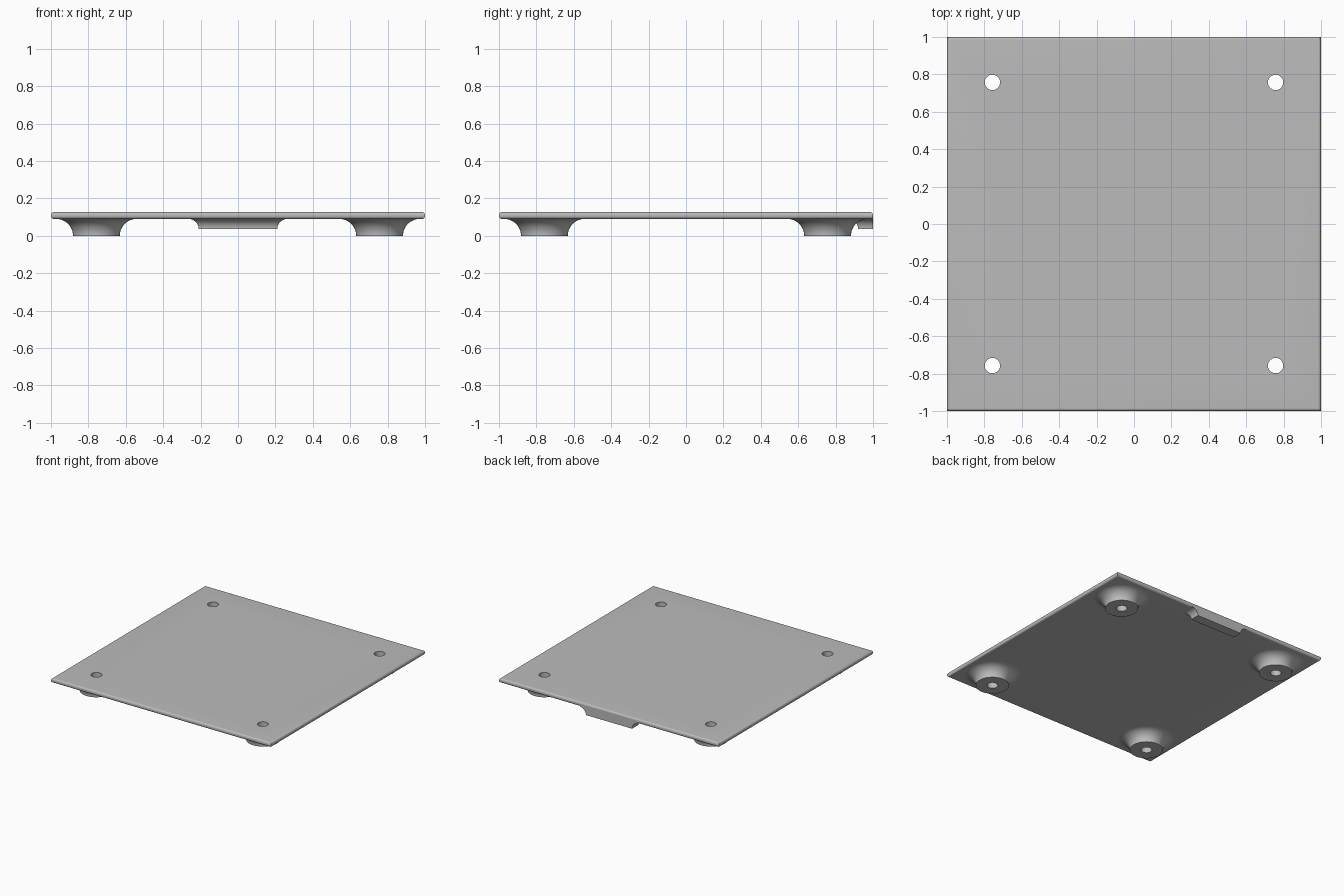
import bpy, bmesh
from math import sin, cos, pi, radians

if "Cube" in bpy.data.objects:
    bpy.data.objects.remove(bpy.data.objects["Cube"])

TOP, UNDER = 0.127, 0.09      # plate faces
ROUND = 0.016                 # plate edge rounding
FOOT, HOLE, SPACING = 0.125, 0.041, 0.757
TAB_HALF, TAB_INNER, TAB_LOW = 0.21, 0.92, 0.035
SEGS = 64

grey = bpy.data.materials.new("plain grey")
grey.use_nodes = True
color = (0.5, 0.5, 0.5, 1)
grey.diffuse_color = color
grey.node_tree.nodes["Principled BSDF"].inputs["Base Color"].default_value = color


def loft(name, loops, closed=False):
    """Skin a list of equal-length point loops; cap the ends or join them up."""
    bm = bmesh.new()
    rings = [[bm.verts.new(p) for p in loop] for loop in loops]
    n = len(rings[0])
    pairs = list(zip(rings, rings[1:]))
    if closed:
        pairs.append((rings[-1], rings[0]))
    for a, b in pairs:
        for i in range(n):
            j = (i + 1) % n
            bm.faces.new((a[i], a[j], b[j], b[i]))
    if not closed:
        bm.faces.new(rings[0])
        bm.faces.new(rings[-1])
    bmesh.ops.recalc_face_normals(bm, faces=bm.faces)
    mesh = bpy.data.meshes.new(name)
    bm.to_mesh(mesh)
    bm.free()
    mesh.materials.append(grey)
    ob = bpy.data.objects.new(name, mesh)
    bpy.context.collection.objects.link(ob)
    return ob


def smooth(ob):
    bpy.ops.object.select_all(action='DESELECT')
    ob.select_set(True)
    bpy.context.view_layer.objects.active = ob
    bpy.ops.object.shade_smooth_by_angle(angle=radians(35))


def circle(r, z, cx=0, cy=0):
    return [(cx + r * cos(2 * pi * i / SEGS), cy + r * sin(2 * pi * i / SEGS), z)
            for i in range(SEGS)]


# Plate with rounded, mitred edges
STEPS = 8
arc = [pi / 2 * i / STEPS for i in range(STEPS + 1)]
profile = [(1 - ROUND + ROUND * sin(t), UNDER + ROUND - ROUND * cos(t)) for t in arc]
profile += [(1 - ROUND + ROUND * cos(t), TOP - ROUND + ROUND * sin(t)) for t in arc]
plate = loft("plate", [[(-s, -s, z), (s, -s, z), (s, s, z), (-s, s, z)] for s, z in profile])

# Screw holes through the plate
corners = [(x, y) for x in (-SPACING, SPACING) for y in (-SPACING, SPACING)]
for i, (x, y) in enumerate(corners):
    cutter = loft(f"hole_cutter_{i}", [circle(HOLE, UNDER - 0.1, x, y), circle(HOLE, TOP + 0.1, x, y)])
    cutter.hide_render = True
    cutter.hide_set(True)
    mod = plate.modifiers.new("screw hole", 'BOOLEAN')
    mod.object = cutter
    mod.solver = 'EXACT'
    bpy.context.view_layer.objects.active = plate
    bpy.ops.object.modifier_apply(modifier=mod.name)
    bpy.data.objects.remove(cutter)
smooth(plate)

# Flared hollow feet: straight bore, flat sole, concave flank
COVE = [pi / 2 * i / 16 for i in range(17)]
flank = [(FOOT + UNDER * (1 - cos(t)), UNDER * sin(t)) for t in COVE]
outline = [(HOLE, UNDER), (HOLE, 0)] + flank
for (x, y) in corners:
    side = ("front" if y < 0 else "back") + ("_right" if x < 0 else "_left")
    foot = loft(side + "_foot", [circle(r, z) for r, z in outline], closed=True)
    foot.location = (x, y, 0)
    smooth(foot)


# Back tab, filleted into the underside on three sides
def tab_outline(d, z):
    half = [(TAB_HALF + d * cos(t), TAB_INNER - d * sin(t), z) for t in arc]
    half = [(TAB_HALF + d, 1, z)] + half
    return half + [(-x, y, z) for x, y, z in reversed(half)]


R = UNDER - TAB_LOW
layers = [tab_outline(max(R * (1 - cos(t)), 0.0002), TAB_LOW + R * sin(t)) for t in COVE]
layers.append(tab_outline(R, (TOP + UNDER) / 2))
smooth(loft("back_tab", layers))
